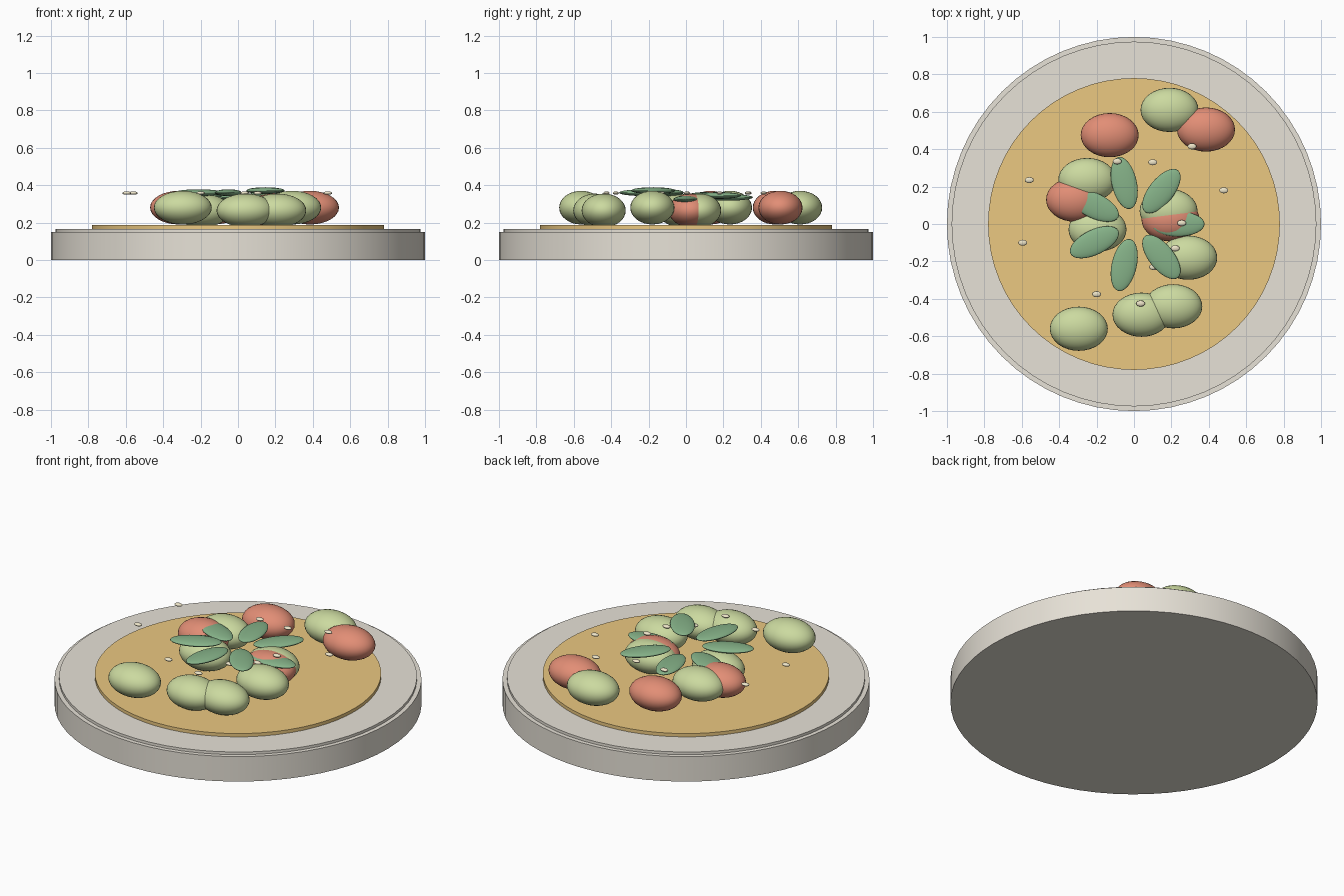
import bpy
from math import cos, sin, pi

if "Cube" in bpy.data.objects:
    bpy.data.objects.remove(bpy.data.objects["Cube"])


def material(name, rgb):
    m = bpy.data.materials.new(name)
    m.diffuse_color = (*rgb, 1)
    m.use_nodes = True
    m.node_tree.nodes["Principled BSDF"].inputs["Base Color"].default_value = m.diffuse_color
    return m


PLATE = material("ceramic", (0.80, 0.76, 0.68))
SAUCE = material("sauce", (0.83, 0.58, 0.22))
GREEN = material("green", (0.60, 0.70, 0.35))
RED = material("red", (0.76, 0.27, 0.18))
LEAF = material("leaf", (0.24, 0.45, 0.25))
SEED = material("seed", (0.85, 0.78, 0.58))


def disc(name, radius, z0, z1, mat):
    bpy.ops.mesh.primitive_cylinder_add(vertices=64, radius=radius, depth=z1 - z0,
                                        location=(0, 0, (z0 + z1) / 2))
    ob = bpy.context.object
    ob.name = name
    ob.data.materials.append(mat)
    bpy.ops.object.shade_smooth_by_angle()


def ellipsoid(name, loc, radii, mat, turn=0.0, segments=32, rings=16):
    bpy.ops.mesh.primitive_uv_sphere_add(segments=segments, ring_count=rings, radius=1,
                                         location=loc, rotation=(0, 0, turn))
    ob = bpy.context.object
    ob.name = name
    ob.scale = radii
    ob.data.materials.append(mat)
    bpy.ops.object.shade_smooth()


# Plate, raised top layer and sauce
disc("plate", 1.0, 0.0, 0.15, PLATE)
disc("plate_top", 0.975, 0.14, 0.166, PLATE)
disc("sauce", 0.78, 0.155, 0.186, SAUCE)

# Chunky slices scattered over the sauce
greens = [(0.19, 0.61, 0.28), (-0.25, 0.235, 0.28), (-0.195, -0.03, 0.265),
          (0.185, 0.07, 0.265), (0.29, -0.18, 0.28), (0.21, -0.44, 0.265),
          (0.04, -0.485, 0.265), (-0.295, -0.56, 0.28)]
reds = [(0.385, 0.505, 0.28), (-0.13, 0.475, 0.28), (-0.315, 0.13, 0.28),
        (0.195, 0.025, 0.265)]
for p in greens:
    ellipsoid("green_slice", p, (0.155, 0.118, 0.09), GREEN)
for p in reds:
    ellipsoid("red_slice", p, (0.155, 0.118, 0.09), RED)

# Ring of seven leaves pointing outward
for i, z in enumerate((0.325, 0.345, 0.335, 0.345, 0.36, 0.36, 0.371)):
    a = 2 * pi * i / 7
    ellipsoid("leaf", (0.235 * cos(a), 0.225 * sin(a), z), (0.142, 0.067, 0.018), LEAF, a)

# Sprinkled seeds
for x, y in [(-0.09, 0.335), (0.10, 0.33), (0.31, 0.415), (0.48, 0.18), (0.255, 0.005),
             (0.22, -0.13), (0.105, -0.23), (0.035, -0.425), (-0.20, -0.375),
             (-0.595, -0.10), (-0.56, 0.235)]:
    ellipsoid("seed", (x, y, 0.358), (0.024, 0.016, 0.009), SEED, 0, 16, 8)
